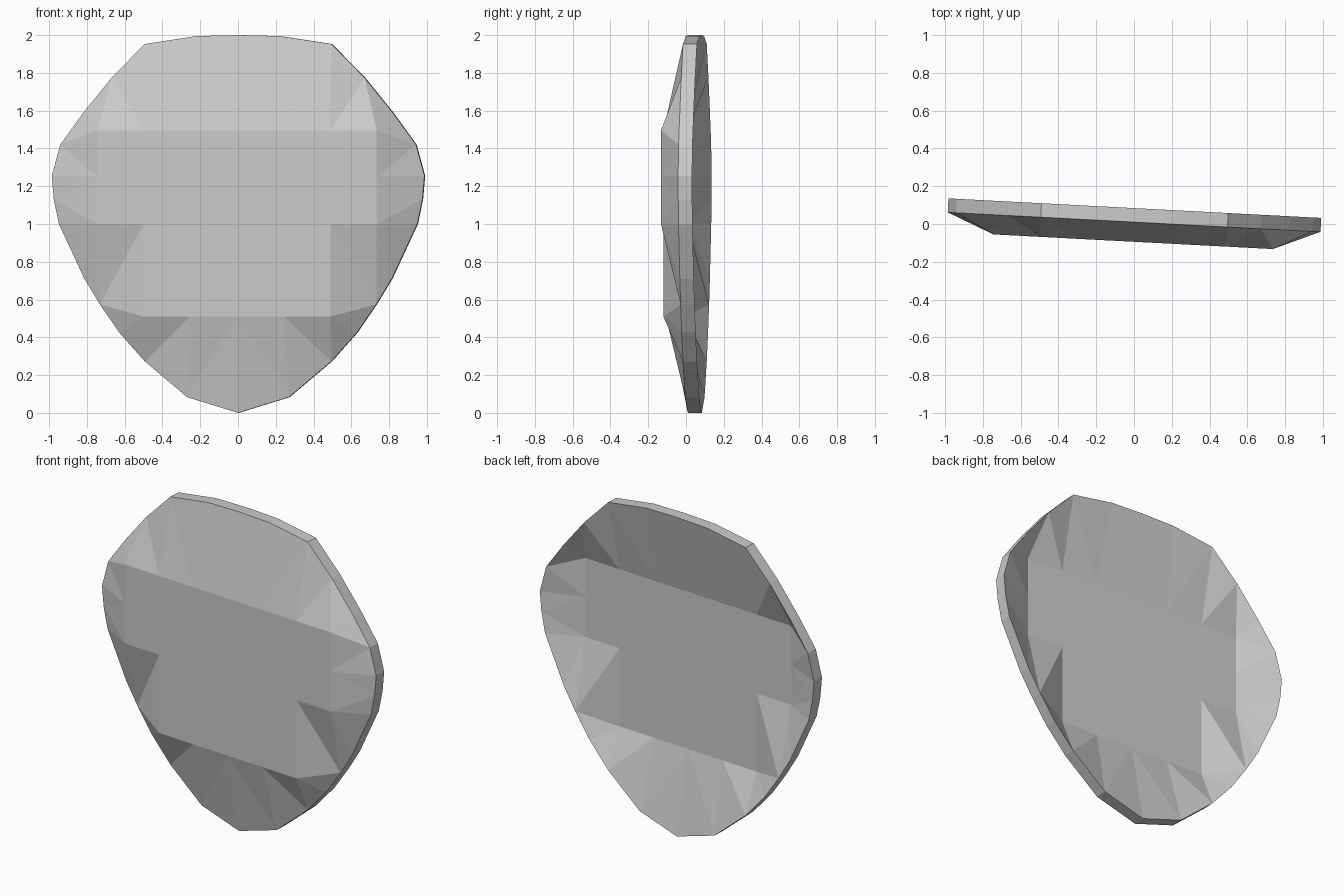
import bpy, bmesh, math
from mathutils import Matrix

if "Cube" in bpy.data.objects:
    bpy.data.objects.remove(bpy.data.objects["Cube"])

# Half outlines (x, z), from top centre round to bottom centre
RIM = [(0, 2), (.22, 1.995), (.495, 1.953), (.67, 1.775), (.82, 1.59), (.943, 1.42),
       (.988, 1.255), (.977, 1.13), (.95, 1.0), (.815, .71), (.733, .575), (.63, .425),
       (.495, .273), (.27, .083), (0, 0)]
PLATEAU = [(0, 1.495), (.25, 1.495), (.495, 1.495), (.74, 1.495), (.74, 1.25),
           (.74, 1.0), (.495, 1.0), (.495, .51), (.25, .51), (0, .51)]
# Order in which the facets advance along the rim (r) or the plateau (p)
STRIP = "rprprprrprrprrrpprrprpr"[:-1] + "r"
RIM_Y, PLATEAU_Y, THICK = 0.01, -0.094, 0.074

bm = bmesh.new()


def half_skin(side, shift):
    """One half of the domed skin; returns its rim vertices."""
    rim = [bm.verts.new((side * x, RIM_Y + shift, z)) for x, z in RIM]
    top = [bm.verts.new((side * x, PLATEAU_Y + shift, z)) for x, z in PLATEAU]
    bm.faces.new(top)
    r = p = 0
    for step in STRIP:
        if step == "r":
            bm.faces.new((top[p], rim[r], rim[r + 1]))
            r += 1
        else:
            bm.faces.new((top[p], rim[r], top[p + 1]))
            p += 1
    return rim


# Front skin, hollow back skin and the edge band between them
for side in (1, -1):
    front = half_skin(side, 0)
    back = half_skin(side, THICK)
    for i in range(len(RIM) - 1):
        bm.faces.new((front[i], front[i + 1], back[i + 1], back[i]))

bmesh.ops.remove_doubles(bm, verts=bm.verts, dist=1e-4)
bmesh.ops.recalc_face_normals(bm, faces=bm.faces)

# The plate is turned slightly about the vertical
bmesh.ops.transform(bm, matrix=Matrix.Rotation(math.radians(-3), 4, 'Z'), verts=bm.verts)

mesh = bpy.data.meshes.new("shield_plate")
bm.to_mesh(mesh)
bm.free()
plate = bpy.data.objects.new("shield_plate", mesh)
bpy.context.collection.objects.link(plate)
